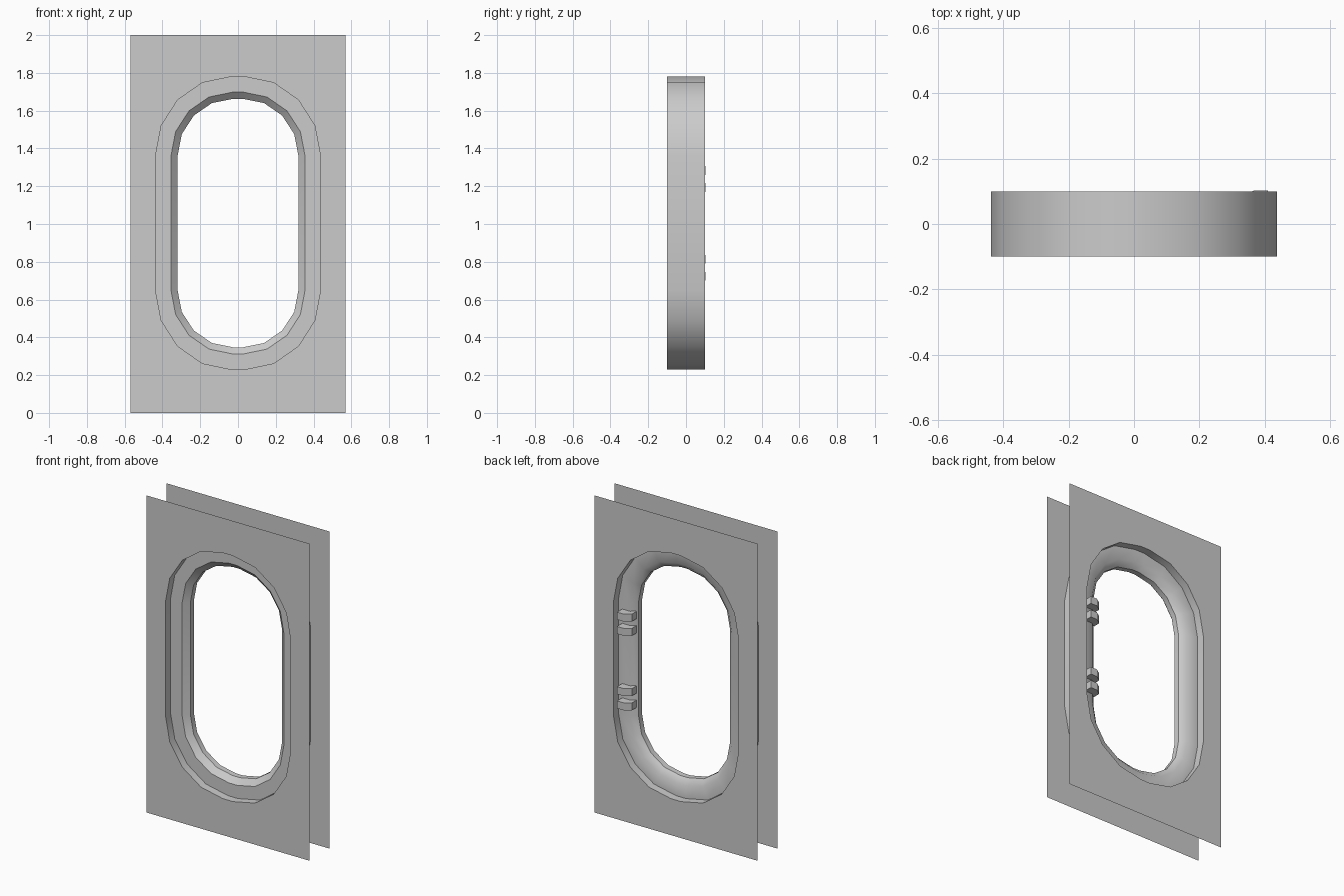
import bpy, bmesh
from math import sin, cos, pi, radians

if "Cube" in bpy.data.objects:
    bpy.data.objects.remove(bpy.data.objects["Cube"])

MID = 1.005          # height of the opening's centre
OUT, LIP, RIM = 0.437, 0.355, 0.32


def oval(w):
    """Rounded opening with four-segment corners, as (x, z) points."""
    flat = 0.08 * w
    h = w + 0.338
    q = [(flat + (w - flat) * cos(i * pi / 8), 0.355 + (h - 0.355) * sin(i * pi / 8))
         for i in range(5)]
    top = q + [(-x, z) for x, z in reversed(q)]
    pts = top + [(-x, -z) for x, z in top]
    return [(x, z + MID) for x, z in pts]


def finish(bm, name, angle=None):
    me = bpy.data.meshes.new(name)
    bm.to_mesh(me)
    bm.free()
    ob = bpy.data.objects.new(name, me)
    bpy.context.collection.objects.link(ob)
    if angle:
        bpy.ops.object.select_all(action='DESELECT')
        ob.select_set(True)
        bpy.context.view_layer.objects.active = ob
        bpy.ops.object.shade_smooth_by_angle(angle=radians(angle))
    return ob


def loft(name, profile, angle, flip=False):
    """Sweep a (half width, y) profile around the opening."""
    bm = bmesh.new()
    loops = [[bm.verts.new((x, y, z)) for x, z in oval(w)] for w, y in profile]
    n = len(loops[0])
    for a, b in zip(loops, loops[1:]):
        for i in range(n):
            j = (i + 1) % n
            f = bm.faces.new((a[i], a[j], b[j], b[i]))
            if flip:
                f.normal_flip()
    return finish(bm, name, angle)


def panel(name, y):
    """Thin wall sheet with the oval cut out."""
    bm = bmesh.new()
    rect = [(0.57, 0), (0.57, 2), (-0.57, 2), (-0.57, 0)]
    edges = []
    for pts in (rect, oval(OUT)):
        vs = [bm.verts.new((x, y, z)) for x, z in pts]
        edges += [bm.edges.new((vs[i - 1], vs[i])) for i in range(len(vs))]
    bmesh.ops.triangle_fill(bm, edges=edges, use_beauty=True)
    bm.normal_update()
    for f in bm.faces:
        if f.normal.y * y < 0:
            f.normal_flip()
    return finish(bm, name)


def prism(name, profile, z0, z1):
    """Extrude an (x, y) outline upward."""
    bm = bmesh.new()
    f = bm.faces.new([bm.verts.new((x, y, z0)) for x, y in profile])
    ext = bmesh.ops.extrude_face_region(bm, geom=[f])
    for v in ext['geom']:
        if isinstance(v, bmesh.types.BMVert):
            v.co.z = z1
    bmesh.ops.recalc_face_normals(bm, faces=bm.faces[:])
    return finish(bm, name)


# Front and back wall sheets
panel("front_panel", -0.1)
panel("back_panel", 0.1)

# Tube joining the two sheets
loft("opening_wall", [(OUT, -0.1), (OUT, 0.1)], 30, flip=True)

# Recessed frame: crisp front, softer back
loft("front_frame", [(OUT, -0.05), (LIP, -0.05), (RIM, -0.0175), (RIM, 0.0175)], 30)
loft("back_frame", [(RIM, 0.0175), (LIP, 0.05), (OUT, 0.05)], 45)

# Two pairs of hinge lugs on the back
lug = [(0.41, 0.03), (0.41, 0.102), (0.365, 0.102), (0.325, 0.075), (0.325, 0.03)]
for i, z in enumerate((0.70, 0.79, 1.17, 1.26)):
    prism(f"hinge_lug_{i + 1}", lug, z, z + 0.047)
